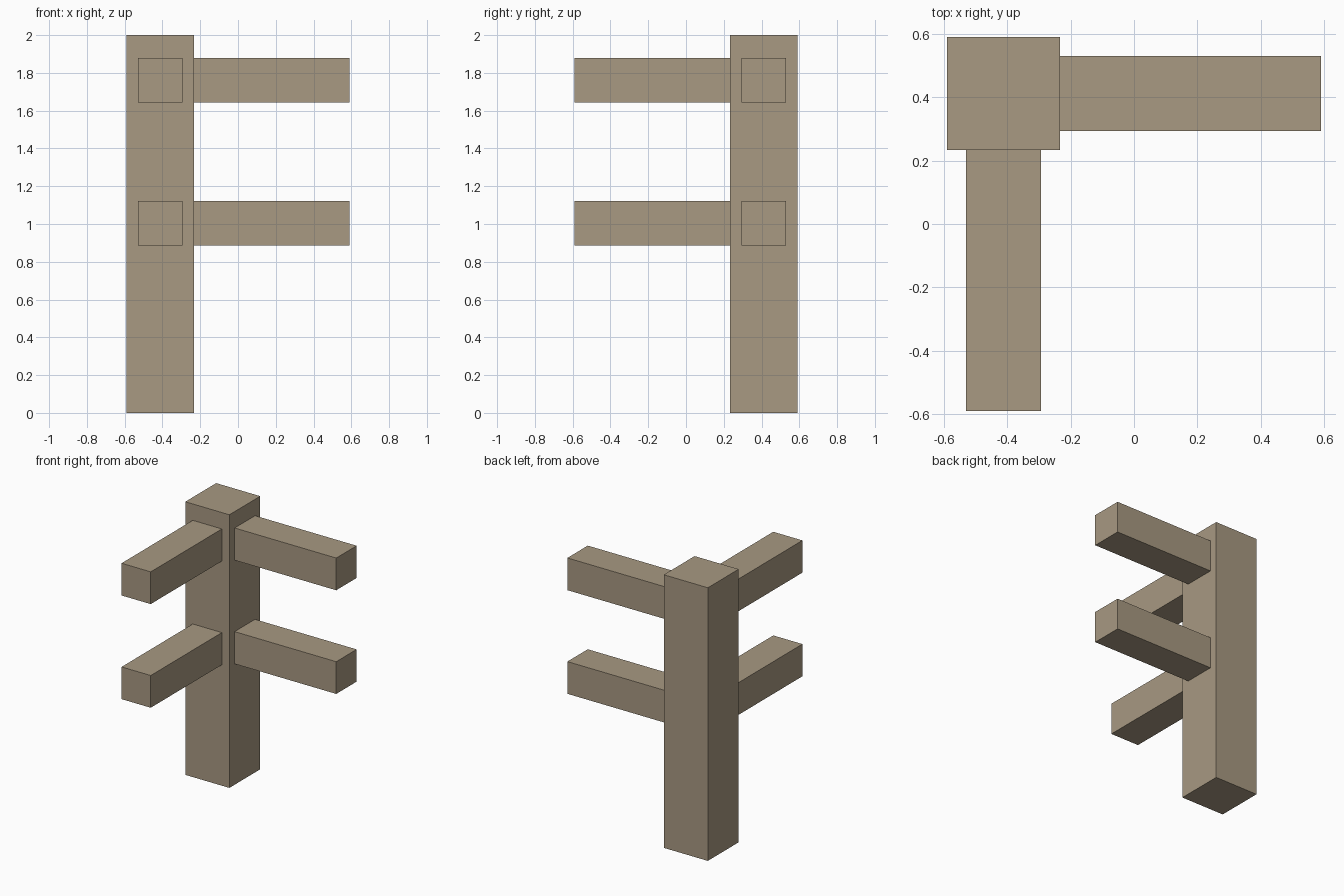
import bpy

cube = bpy.data.objects.get("Cube")
if cube:
    bpy.data.objects.remove(cube, do_unlink=True)

# Weathered wood colour
wood = bpy.data.materials.new("weathered_wood")
wood.use_nodes = True
colour = (0.392, 0.319, 0.223, 1)
wood.diffuse_color = colour
wood.node_tree.nodes["Principled BSDF"].inputs["Base Color"].default_value = colour


def beam(name, low, high):
    """Box spanning two opposite corners."""
    bpy.ops.mesh.primitive_cube_add(size=1)
    obj = bpy.context.object
    obj.name = obj.data.name = name
    obj.location = [(a + b) / 2 for a, b in zip(low, high)]
    obj.scale = [b - a for a, b in zip(low, high)]
    bpy.ops.object.transform_apply(location=True, rotation=False, scale=True)
    obj.data.materials.append(wood)
    return obj


OUTER, INNER = 0.59, 0.233           # post faces, measured from the centre
RAIL_NEAR, RAIL_FAR = 0.294, 0.53    # rail sides
RAIL_HEIGHT = 0.236

# Corner post
beam("corner_post", (-OUTER, INNER, 0), (-INNER, OUTER, 2))

# Two levels of rails, one to the left side and one to the front
for level, z in (("lower", 0.885), ("upper", 1.644)):
    top = z + RAIL_HEIGHT
    beam(level + "_left_rail", (-INNER, RAIL_NEAR, z), (OUTER, RAIL_FAR, top))
    beam(level + "_front_rail", (-RAIL_FAR, -OUTER, z), (-RAIL_NEAR, INNER, top))
